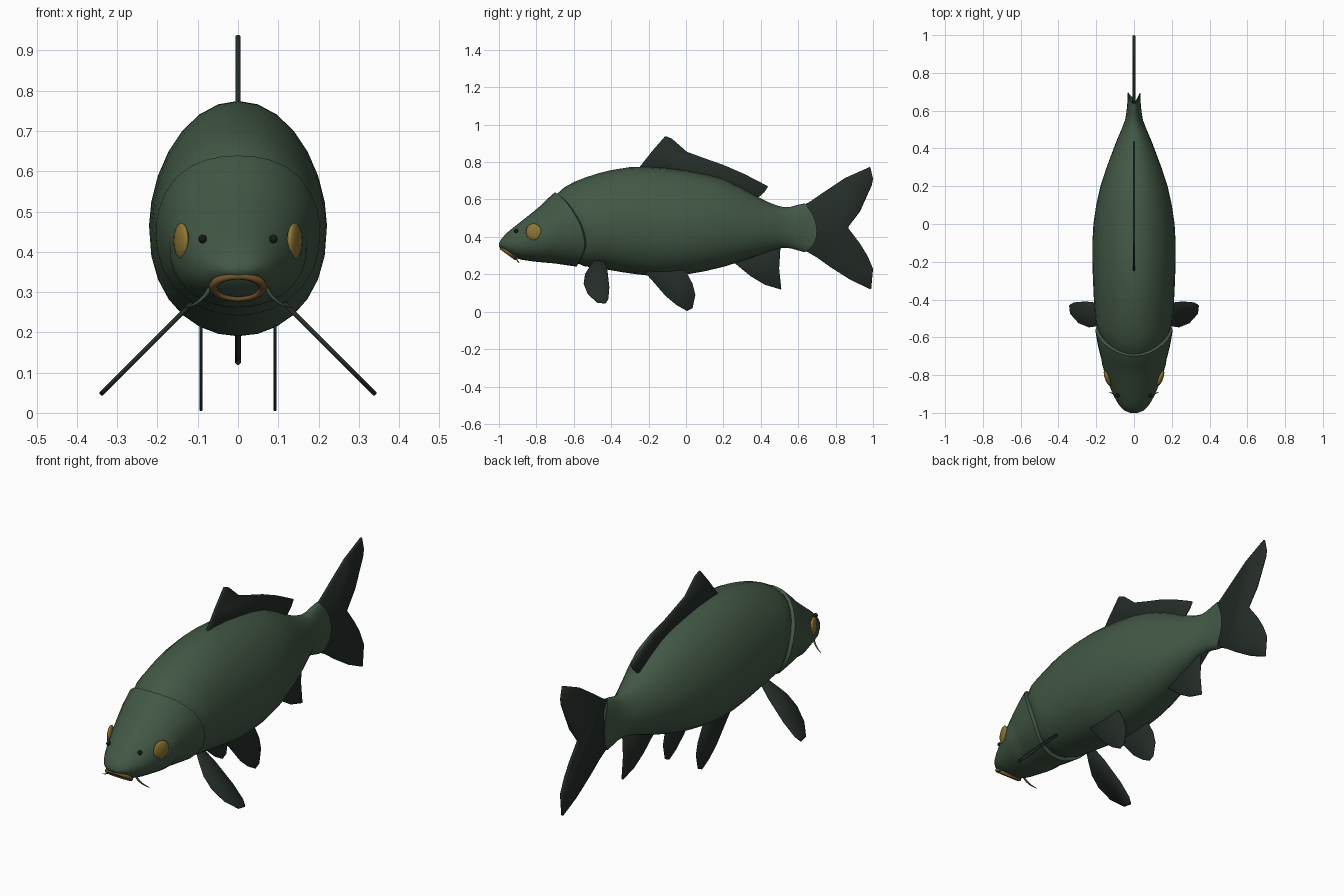
import bpy, bmesh, math
from mathutils import Vector

if "Cube" in bpy.data.objects:
    bpy.data.objects.remove(bpy.data.objects["Cube"])


def mat(name, rgb):
    m = bpy.data.materials.new(name)
    m.diffuse_color = (*rgb, 1)
    m.use_nodes = True
    m.node_tree.nodes["Principled BSDF"].inputs["Base Color"].default_value = m.diffuse_color
    return m


GREEN = mat("body_green", (0.055, 0.098, 0.06))
DARK = mat("fin_dark", (0.018, 0.026, 0.021))
GOLD = mat("gold", (0.27, 0.19, 0.035))
LIP = mat("lip_bronze", (0.17, 0.09, 0.025))
BLACK = mat("black", (0.008, 0.01, 0.009))

# body stations: y, top z, bottom z, half width
ST = [(-1.0, .365, .348, .02), (-.988, .388, .337, .05), (-.95, .428, .306, .085),
      (-.9, .468, .283, .112), (-.8, .548, .267, .150), (-.7, .633, .258, .178),
      (-.6, .693, .249, .194), (-.45, .745, .230, .209), (-.3, .773, .205, .217),
      (-.15, .772, .190, .221), (0, .754, .199, .215), (.2, .710, .240, .178),
      (.4, .605, .306, .108), (.48, .570, .334, .076), (.54, .558, .342, .050),
      (.62, .577, .322, .037), (.72, .585, .295, .032)]


def prof(y):
    """Smoothly interpolated (top, bottom, half width) at y."""
    y = min(max(y, ST[0][0]), ST[-1][0])
    i = max(k for k in range(len(ST) - 1) if ST[k][0] <= y)
    a, b = ST[i], ST[i + 1]
    p, n = ST[max(i - 1, 0)], ST[min(i + 2, len(ST) - 1)]
    h = b[0] - a[0]
    t = (y - a[0]) / h
    out = []
    for c in (1, 2, 3):
        ma = h * (b[c] - p[c]) / (b[0] - p[0])
        mb = h * (n[c] - a[c]) / (n[0] - a[0])
        out.append((2*t**3 - 3*t*t + 1) * a[c] + (t**3 - 2*t*t + t) * ma
                   + (3*t*t - 2*t**3) * b[c] + (t**3 - t*t) * mb)
    return out


def finish(name, bm, material, angle=40):
    bmesh.ops.recalc_face_normals(bm, faces=bm.faces)
    me = bpy.data.meshes.new(name)
    bm.to_mesh(me)
    bm.free()
    ob = bpy.data.objects.new(name, me)
    bpy.context.collection.objects.link(ob)
    me.materials.append(material)
    bpy.ops.object.select_all(action='DESELECT')
    ob.select_set(True)
    bpy.context.view_layer.objects.active = ob
    bpy.ops.object.shade_smooth_by_angle(angle=math.radians(angle))
    return ob


# body: sheared rings so the gill cover edge and the tail root curve
RINGS = [(-1, 0), (-.988, 0), (-.97, 0), (-.95, 0), (-.925, 0), (-.9, 0), (-.87, 0),
         (-.84, .003), (-.815, .004), (-.80, -.005), (-.78, -.001), (-.75, .003),
         (-.72, .005), (-.70, .006), (-.69, -.010), (-.675, -.007), (-.65, -.001),
         (-.6, 0), (-.54, 0), (-.47, 0), (-.4, 0), (-.3, 0), (-.2, 0), (-.1, 0), (0, 0),
         (.1, 0), (.2, 0), (.3, 0), (.38, 0), (.44, 0), (.5, 0), (.55, 0), (.6, 0),
         (.65, 0), (.7, 0)]
SEG = 28
bm = bmesh.new()
loops = []
for u, off in RINGS:
    ring = []
    gill = max(0, min(1, (u + .95) / .25, (-.1 - u) / .6))
    tail = max(0, min(1, (u - .45) / .25))
    for k in range(SEG):
        a = 2 * math.pi * k / SEG
        s, c = math.sin(a), math.cos(a)
        y = u + .16 * gill * (1 - (abs(s + .4) / 1.4) ** 1.5) - .065 * tail * s * s
        top, bot, w = prof(y)
        mid = bot + .47 * (top - bot)
        o = off * (1 if u > -.78 else max(0, min(1, .4 - s)) * abs(c))
        z = (top - mid + o) * s ** 1.1 if s > 0 else -(mid - bot + o) * (-s) ** .88
        ring.append(bm.verts.new(((w + o) * c, y, mid + z)))
    loops.append(ring)
for r, q in zip(loops, loops[1:]):
    for k in range(SEG):
        j = (k + 1) % SEG
        bm.faces.new((r[k], r[j], q[j], q[k]))
bm.faces.new(loops[0])
bm.faces.new(loops[-1])
finish("body", bm, GREEN, 60)


# fins: thin plates from a side outline; x_of gives the plate's sideways position
def fin(name, outline, thick, x_of=lambda z: 0):
    bm = bmesh.new()
    bm.faces.new([bm.verts.new((x_of(z), y, z)) for y, z in outline])
    ob = finish(name, bm, DARK, 30)
    m = ob.modifiers.new("thickness", 'SOLIDIFY')
    m.thickness, m.offset = thick, 0
    b = ob.modifiers.new("edge", 'BEVEL')
    b.width, b.segments = thick * .3, 1
    return ob


fin("dorsal_fin", [(-.255, .765), (-.18, .86), (-.11, .94), (-.075, .925), (.005, .855),
                   (.10, .82), (.20, .785), (.315, .735), (.44, .67), (.42, .64),
                   (.375, .60), (.34, .56), (.2, .66), (0, .71), (-.2, .72)], .013)
fin("tail_fin", [(.63, .57), (.665, .59), (.745, .645), (.85, .715), (.985, .775), (1, .71),
                 (.993, .675), (.93, .535), (.865, .45), (.93, .365), (.97, .30),
                 (1, .23), (.99, .118), (.88, .17), (.77, .24), (.70, .29), (.64, .325),
                 (.62, .44)], .014)
fin("anal_fin", [(.26, .26), (.345, .19), (.42, .145), (.51, .118), (.498, .23),
                 (.505, .345), (.45, .37), (.3, .31)], .013)
for sx, side in ((1, "left"), (-1, "right")):
    fin("pelvic_fin_" + side,
        [(-.22, .24), (-.215, .205), (-.175, .16), (-.11, .085), (-.05, .035), (.005, .004),
         (.035, .018), (.05, .09), (.035, .15), (0, .215), (-.04, .25)],
        .008, lambda z: sx * .092)
    fin("pectoral_fin_" + side,
        [(-.49, .275), (-.515, .24), (-.54, .20), (-.547, .15), (-.525, .095), (-.475, .05),
         (-.43, .045), (-.415, .07), (-.41, .13), (-.42, .22), (-.435, .275)],
        .012, lambda z: sx * (.387 - z))

    # eye: flattened ball lying on the cheek
    bpy.ops.mesh.primitive_uv_sphere_add(segments=10, ring_count=8, radius=1,
                                         location=(sx * (prof(-.815)[2] - .004), -.815, .427),
                                         rotation=(0, 0, -sx * .34))
    eye = bpy.context.object
    eye.name = "eye_" + side
    eye.scale = (.014, .044, .045)
    eye.data.materials.append(GOLD)
    bpy.ops.object.shade_smooth()

    # nostril
    bpy.ops.mesh.primitive_uv_sphere_add(segments=10, ring_count=6, radius=.011,
                                         location=(sx * .088, -.908, .432))
    nostril = bpy.context.object
    nostril.name = "nostril_" + side
    nostril.data.materials.append(BLACK)
    bpy.ops.object.shade_smooth()

    # barbel: tapered drooping whisker
    cu = bpy.data.curves.new("barbel_" + side, 'CURVE')
    cu.dimensions, cu.bevel_depth, cu.bevel_resolution = '3D', .005, 1
    sp = cu.splines.new('NURBS')
    sp.points.add(3)
    sp.use_endpoint_u = True
    path = ((.07, -.915, .312), (.08, -.91, .285), (.105, -.9, .268), (.132, -.89, .26))
    for p, (x, y, z), r in zip(sp.points, path, (1.1, 1, .7, .2)):
        p.co, p.radius = (sx * x, y, z, 1), r
    cu.materials.append(GREEN)
    bpy.context.collection.objects.link(bpy.data.objects.new("barbel_" + side, cu))

# lips: oval ring tilted forward and down, with a dark mouth inside
tilt = math.atan2(-.065, .09)
bpy.ops.mesh.primitive_torus_add(major_radius=.055, minor_radius=.010, major_segments=28,
                                 minor_segments=8, location=(0, -.949, .313),
                                 rotation=(tilt, 0, 0))
lips = bpy.context.object
lips.name = "lips"
lips.scale = (1.12, .85, 1)
lips.data.materials.append(LIP)
bpy.ops.object.shade_smooth()
bpy.ops.mesh.primitive_uv_sphere_add(segments=24, ring_count=8, radius=1,
                                     location=(0, -.949, .313), rotation=(tilt, 0, 0))
mouth = bpy.context.object
mouth.name = "mouth"
mouth.scale = (.056, .042, .008)
mouth.data.materials.append(GREEN)
bpy.ops.object.shade_smooth()
